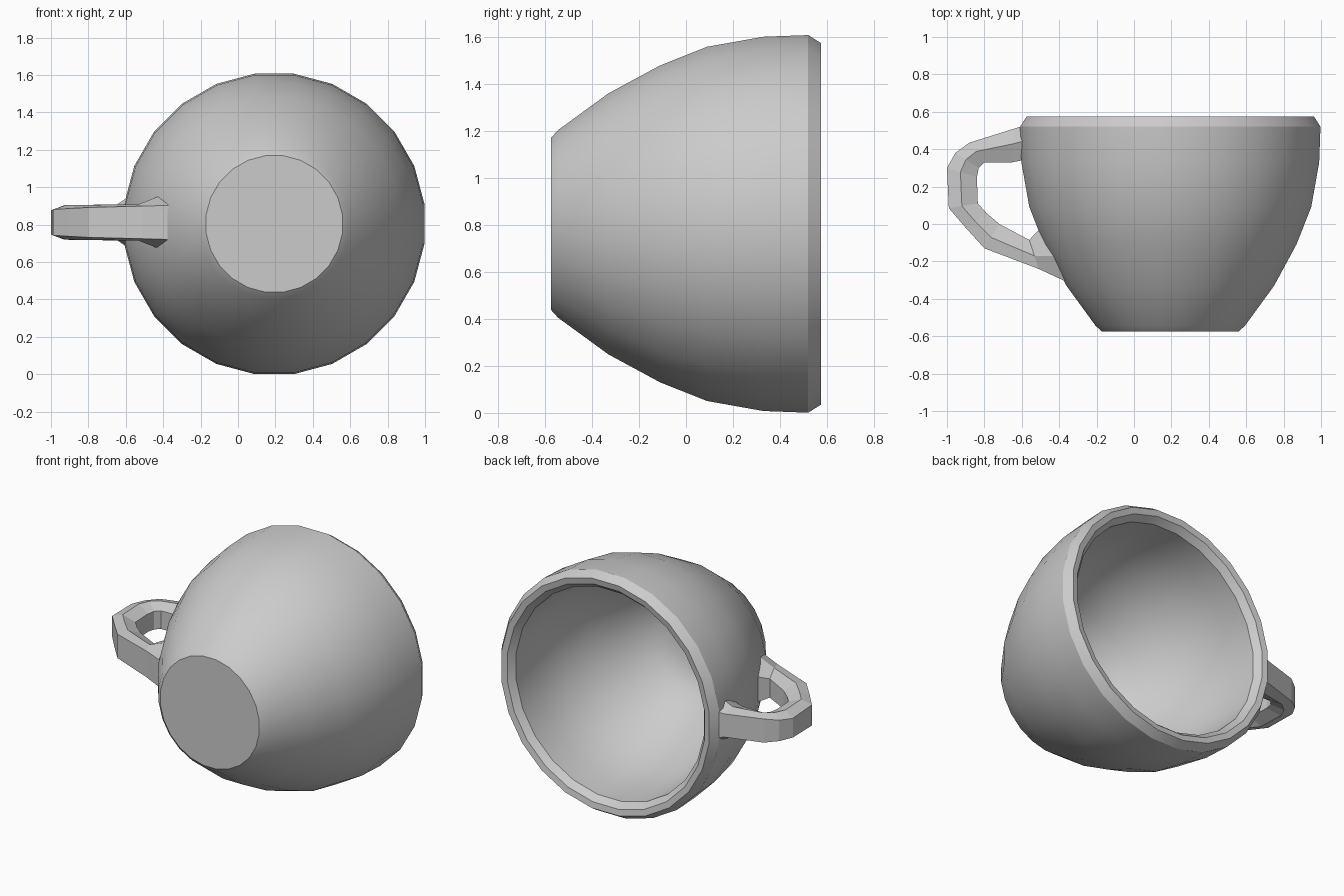
import bpy, bmesh, math
from mathutils import Vector

if "Cube" in bpy.data.objects:
    bpy.data.objects.remove(bpy.data.objects["Cube"], do_unlink=True)

CENTRE_X, CENTRE_Z, SIDES = 0.194, 0.804, 24

grey = bpy.data.materials.new("plain grey")
grey.use_nodes = True
colour = (0.6, 0.6, 0.6, 1)
grey.diffuse_color = colour
grey.node_tree.nodes["Principled BSDF"].inputs["Base Color"].default_value = colour


def loft(name, rings):
    """Skin a list of equal-length point rings and cap both ends."""
    bm = bmesh.new()
    loops = [[bm.verts.new(p) for p in ring] for ring in rings]
    n = len(loops[0])
    for a, b in zip(loops, loops[1:]):
        for i in range(n):
            j = (i + 1) % n
            bm.faces.new((a[i], a[j], b[j], b[i]))
    bm.faces.new(loops[0])
    bm.faces.new(loops[-1])
    bmesh.ops.recalc_face_normals(bm, faces=bm.faces)
    mesh = bpy.data.meshes.new(name)
    bm.to_mesh(mesh)
    bm.free()
    mesh.materials.append(grey)
    obj = bpy.data.objects.new(name, mesh)
    bpy.context.collection.objects.link(obj)
    return obj


# Cup body lying on its side: (radius, y) from the base, over the rim, to the inner floor
profile = [(0.368, -0.575), (0.402, -0.545), (0.56, -0.33), (0.68, -0.11),
           (0.76, 0.09), (0.803, 0.33), (0.81, 0.52), (0.775, 0.575),
           (0.735, 0.568), (0.70, 0.525), (0.70, 0.33), (0.665, 0.10),
           (0.585, -0.09), (0.475, -0.28), (0.37, -0.41), (0.25, -0.475)]


def circle(r, y):
    angles = [(i + 0.5) * math.tau / SIDES for i in range(SIDES)]
    return [(CENTRE_X + r * math.cos(a), y, CENTRE_Z + r * math.sin(a)) for a in angles]


cup = loft("cup_body", [circle(r, y) for r, y in profile])
bpy.context.view_layer.objects.active = cup
cup.select_set(True)
bpy.ops.object.shade_smooth_by_angle(angle=math.radians(32))
cup.select_set(False)

# Handle: (outer x, outer y, inner x, inner y, half height, outer edge share) along the loop
sections = [(-0.55, 0.54, -0.55, 0.35, 0.16, 0.6),
            (-0.64, 0.51, -0.65, 0.33, 0.097, 0.8),
            (-0.88, 0.435, -0.80, 0.33, 0.093, 0.85),
            (-0.955, 0.38, -0.83, 0.30, 0.093, 0.75),
            (-1.00, 0.30, -0.84, 0.25, 0.092, 0.7),
            (-0.99, 0.085, -0.835, 0.11, 0.092, 0.75),
            (-0.90, -0.02, -0.79, 0.06, 0.093, 0.8),
            (-0.80, -0.13, -0.72, 0.00, 0.094, 0.85),
            (-0.51, -0.24, -0.56, -0.085, 0.097, 0.9),
            (-0.37, -0.305, -0.49, -0.01, 0.14, 0.65)]


def handle_ring(ox, oy, ix, iy, h, share):
    # Six-sided section: narrower outer and inner edges, full height between
    outer, inner = Vector((ox, oy, 0.812)), Vector((ix, iy, 0.812))
    return [outer.lerp(inner, t) + Vector((0, 0, s * h))
            for t, s in ((0, -share), (0, share), (0.45, 1),
                         (1, 0.65), (1, -0.65), (0.45, -1))]


loft("handle", [handle_ring(*s) for s in sections])
